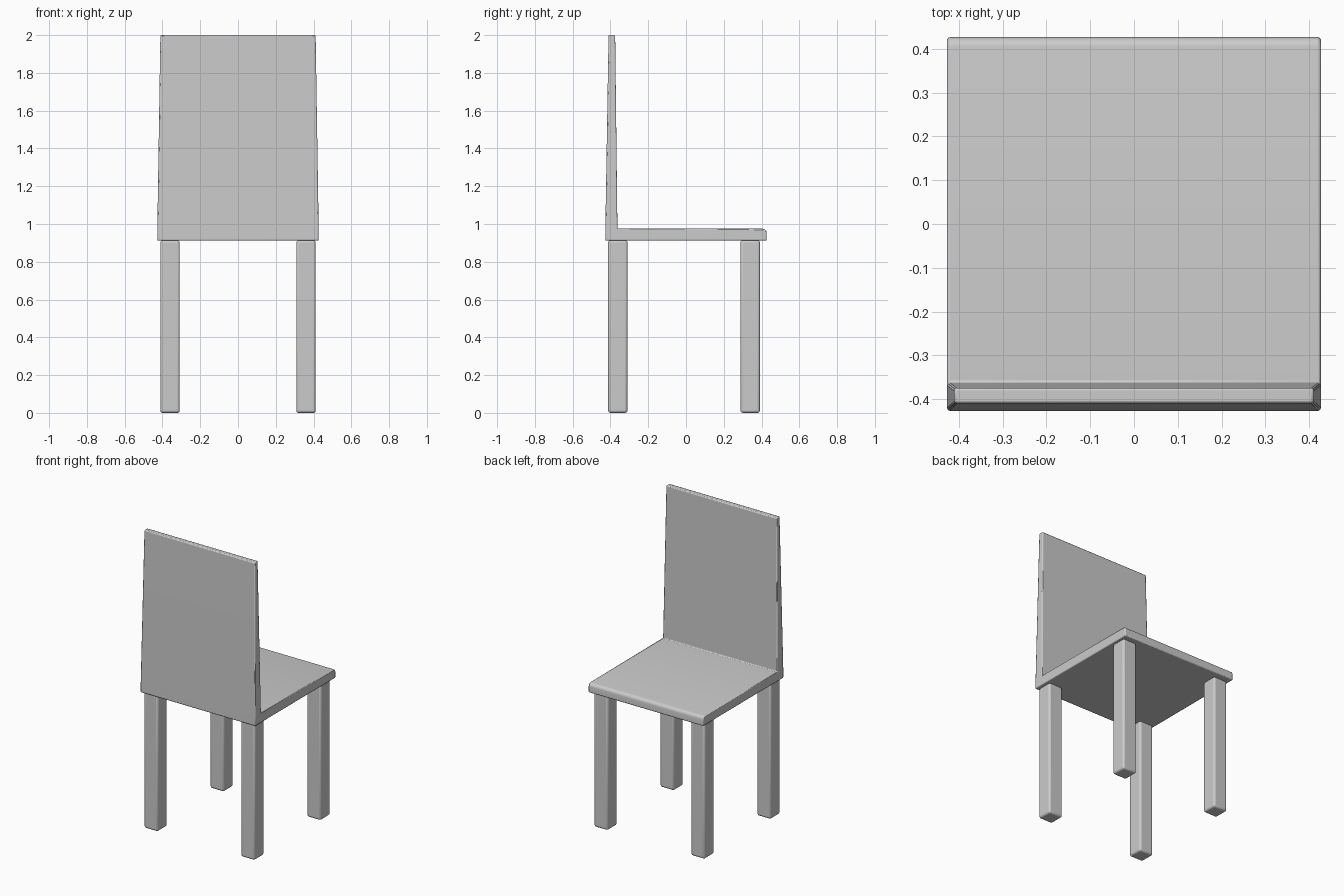
import bpy, bmesh
from mathutils import Matrix

if "Cube" in bpy.data.objects:
    bpy.data.objects.remove(bpy.data.objects["Cube"])


def finish(name, bm, width, segments):
    bmesh.ops.recalc_face_normals(bm, faces=bm.faces)
    me = bpy.data.meshes.new(name)
    bm.to_mesh(me)
    bm.free()
    ob = bpy.data.objects.new(name, me)
    bpy.context.collection.objects.link(ob)
    bev = ob.modifiers.new("soft_edges", 'BEVEL')
    bev.width, bev.segments = width, segments
    bev.limit_method = 'ANGLE'
    bev.angle_limit = 0.7
    bpy.ops.object.select_all(action='DESELECT')
    ob.select_set(True)
    bpy.context.view_layer.objects.active = ob
    bpy.ops.object.shade_smooth_by_angle(angle=0.6)
    return ob


# Seat and tapered backrest: side profile (half width, y, z)
profile = [(.427, -.427, .912), (.427, .427, .912), (.427, .427, .975),
           (.427, -.363, .975), (.411, -.375, 2), (.411, -.41, 2),
           (.427, -.427, .975)]
bm = bmesh.new()
left = [bm.verts.new((-x, y, z)) for x, y, z in profile]
right = [bm.verts.new((x, y, z)) for x, y, z in profile]
for side in (left, right):
    bm.faces.new([side[i] for i in (0, 1, 2, 3, 6)])
    bm.faces.new([side[i] for i in (6, 3, 4, 5)])
n = len(profile)
for i in range(n):
    j = (i + 1) % n
    bm.faces.new((left[i], left[j], right[j], right[i]))
# Rounder front lip
lip = bm.edges.get((left[2], right[2]))
bmesh.ops.bevel(bm, geom=[lip], offset=.022, segments=4, profile=.5, affect='EDGES')
finish("seat_and_back", bm, .006, 2)

# Four square legs
for y, end in ((-.361, "back"), (.340, "front")):
    for s, hand in ((-1, "left"), (1, "right")):
        bm = bmesh.new()
        bmesh.ops.create_cube(bm, size=1, matrix=Matrix.Translation((s * .36, y, .457))
                              @ Matrix.Diagonal((.103, .103, .914, 1)))
        finish(f"{end}_{hand}_leg", bm, .013, 3)
